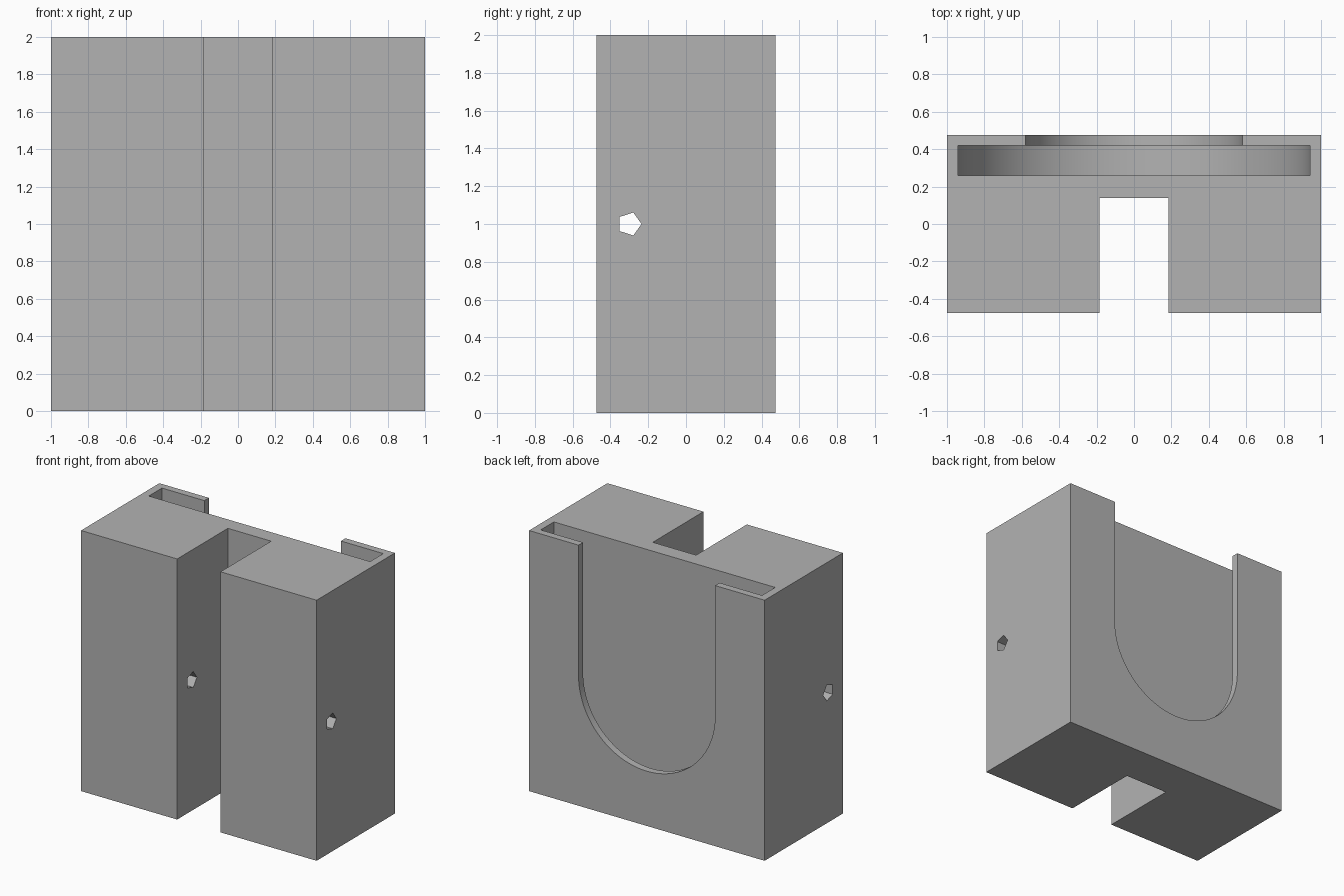
import bpy
import bmesh
from math import cos, sin, pi, radians
from mathutils import Vector

cube = bpy.data.objects.get("Cube")
if cube:
    bpy.data.objects.remove(cube, do_unlink=True)

DEPTH = 0.475   # half depth of the block
MID = 1.0       # height of the arc and hole centres

grey = bpy.data.materials.new("plain grey")
grey.use_nodes = True
grey.diffuse_color = (0.45, 0.45, 0.45, 1)
grey.node_tree.nodes["Principled BSDF"].inputs["Base Color"].default_value = grey.diffuse_color


def prism(name, outline, sweep):
    """Extrude a closed outline of 3D points along the sweep vector."""
    bm = bmesh.new()
    face = bm.faces.new([bm.verts.new(p) for p in outline])
    extruded = bmesh.ops.extrude_face_region(bm, geom=[face])["geom"]
    verts = [g for g in extruded if isinstance(g, bmesh.types.BMVert)]
    bmesh.ops.translate(bm, verts=verts, vec=Vector(sweep))
    bmesh.ops.recalc_face_normals(bm, faces=bm.faces[:])
    mesh = bpy.data.meshes.new(name)
    bm.to_mesh(mesh)
    bm.free()
    mesh.materials.append(grey)
    obj = bpy.data.objects.new(name, mesh)
    bpy.context.collection.objects.link(obj)
    return obj


def u_slot(name, radius, y0, y1, steps=48):
    """Round-bottomed slot, open at the top."""
    arc = [(radius * cos(pi + pi * i / steps), y0, MID + radius * sin(pi + pi * i / steps))
           for i in range(steps + 1)]
    return prism(name, arc + [(radius, y0, 2.2), (-radius, y0, 2.2)], (0, y1 - y0, 0))


# Block with a full-height channel in the front
gap, back = 0.184, 0.14
plan = [(-1, -DEPTH), (-gap, -DEPTH), (-gap, back), (gap, back),
        (gap, -DEPTH), (1, -DEPTH), (1, DEPTH), (-1, DEPTH)]
body = prism("holder_body", [(x, y, 0) for x, y in plan], (0, 0, 2))

# Pocket, its narrower window in the back wall, and the five-sided cross hole
hole = [(-1.2, -0.299 + 0.064 * cos(2 * pi * i / 5), MID + 0.064 * sin(2 * pi * i / 5))
        for i in range(5)]
cutters = [
    u_slot("pocket_cutter", 0.94, 0.26, 0.42),
    u_slot("window_cutter", 0.58, 0.34, 0.6),
    prism("cross_hole_cutter", hole, (2.4, 0, 0)),
]

bpy.ops.object.select_all(action="DESELECT")
body.select_set(True)
bpy.context.view_layer.objects.active = body
for cutter in cutters:
    cutter.hide_render = True
    mod = body.modifiers.new(cutter.name, "BOOLEAN")
    mod.operation = "DIFFERENCE"
    mod.solver = "EXACT"
    mod.object = cutter
    bpy.ops.object.modifier_apply(modifier=mod.name)
    bpy.data.objects.remove(cutter, do_unlink=True)

bpy.ops.object.shade_smooth_by_angle(angle=radians(30))
